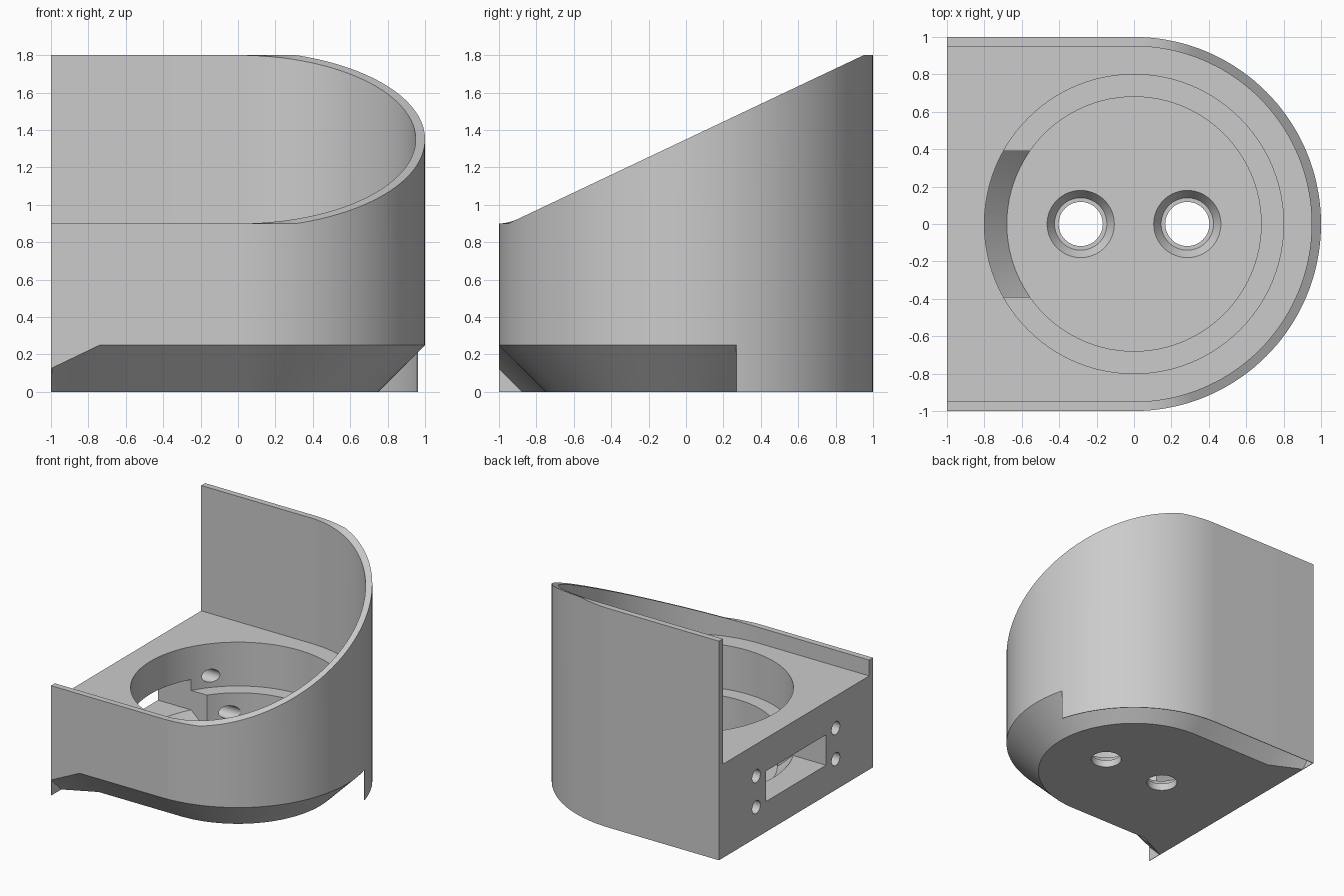
import bpy, bmesh, math
from mathutils import Matrix

if "Cube" in bpy.data.objects:
    bpy.data.objects.remove(bpy.data.objects["Cube"], do_unlink=True)

grey = bpy.data.materials.new("plain grey")
grey.use_nodes = True
colour = (0.6, 0.6, 0.6, 1)
grey.diffuse_color = colour
grey.node_tree.nodes["Principled BSDF"].inputs["Base Color"].default_value = colour

FLOOR, LEDGE, WELL = 0.77, 0.41, 0.12
BEVEL, FACET_X, SKIN_Y = 0.25, -0.74, 0.27
SLOT_Y, SLOT_LOW, SLOT_HIGH = 0.39, 0.25, 0.5


def to_object(name, bm):
    bmesh.ops.recalc_face_normals(bm, faces=bm.faces)
    mesh = bpy.data.meshes.new(name)
    bm.to_mesh(mesh)
    bm.free()
    mesh.materials.append(grey)
    ob = bpy.data.objects.new(name, mesh)
    bpy.context.collection.objects.link(ob)
    return ob


def loft(name, loops):
    """Skin a list of closed loops and cap both ends."""
    bm = bmesh.new()
    rings = [[bm.verts.new(p) for p in loop] for loop in loops]
    for a, b in zip(rings, rings[1:]):
        for i in range(len(a)):
            j = (i + 1) % len(a)
            bm.faces.new((a[i], a[j], b[j], b[i]))
    bm.faces.new(rings[0])
    bm.faces.new(rings[-1])
    return to_object(name, bm)


def cylinder(r_low, r_high, low, high, at=(0, 0), along_x=False):
    """Cone or cylinder between two heights, or between two x positions."""
    bm = bmesh.new()
    bmesh.ops.create_cone(bm, cap_ends=True, segments=96, radius1=r_low,
                          radius2=r_high, depth=high - low)
    mid = (low + high) / 2
    if along_x:
        bm.transform(Matrix.Translation((mid, *at)) @ Matrix.Rotation(math.pi / 2, 4, 'Y'))
    else:
        bm.transform(Matrix.Translation((*at, mid)))
    return to_object("cutter", bm)


def box(x, y, z):
    return loft("cutter", [[(x[0], y[0], h), (x[1], y[0], h), (x[1], y[1], h), (x[0], y[1], h)]
                           for h in z])


def boolean(target, tool, operation='DIFFERENCE'):
    mod = target.modifiers.new("cut", 'BOOLEAN')
    mod.operation, mod.solver, mod.object = operation, 'EXACT', tool
    bpy.context.view_layer.objects.active = target
    bpy.ops.object.modifier_apply(modifier=mod.name)
    bpy.data.objects.remove(tool, do_unlink=True)


# D-shaped outline: straight sides joined by a half circle
angles = sorted([math.pi * (i / 72 - 0.5) for i in range(73)]
                + [math.asin(0.95), -math.asin(0.95), math.asin(SKIN_Y)])


def outline(r, end=None):
    end = end or r
    arc = [(r * math.cos(a), r * math.sin(a)) for a in angles]
    return [(-1, -end), (FACET_X, -r)] + arc + [(FACET_X, r), (-1, end)]


def bevel_top(x):
    return BEVEL if x > -0.99 else BEVEL / 2


# Base block with bevelled underside
base = loft("base", [
    [(x, y, 0) for x, y in outline(1 - BEVEL, 1 - BEVEL / 2)],
    [(x, y, bevel_top(x)) for x, y in outline(1)],
    [(x, y, FLOOR) for x, y in outline(1)]])

# Stepped round recess
boolean(base, cylinder(0.8, 0.8, LEDGE, 1))
boolean(base, cylinder(0.68, 0.68, WELL, LEDGE + 0.1))

# Slot through the flat end, with a conical lead into the well
boolean(base, box((-1.1, -0.5), (-SLOT_Y, SLOT_Y), (SLOT_LOW, SLOT_HIGH)))
lead = cylinder(0.68, 0.81, WELL, SLOT_LOW + 0.01)
boolean(lead, box((-1, -0.3), (-SLOT_Y, SLOT_Y), (0, 1)), 'INTERSECT')
boolean(base, lead)

# Fixing holes on both sides of the slot
for y in (-0.516, 0.516):
    for z in (0.252, 0.507):
        boolean(base, cylinder(0.053, 0.053, -1.1, -0.35, (y, z), True))

# Two countersunk holes in the bottom
for x in (-0.285, 0.285):
    boolean(base, cylinder(0.118, 0.118, -0.1, 0.2, (x, 0)))
    boolean(base, cylinder(0.14, 0.18, 0.06, WELL + 0.0005, (x, 0)))


# Upright wall with a sloping rim
def rim(y):
    return 0.9 + 0.9 * min(max((y + 0.95) / 1.9, 0), 1)


wall = loft("wall", [
    [(*o, FLOOR), (*o, rim(o[1])), (*i, rim(o[1]) if abs(o[1]) > 0.999 else rim(i[1])), (*i, FLOOR)]
    for o, i in zip(outline(1), outline(0.95))])

# Thin skirt hiding the bevel at the back
skirt = loft("skirt", [
    [(*o, 0), (*o, bevel_top(o[0])), (*i, bevel_top(o[0])), (*i, 0)]
    for o, i in zip(outline(1), outline(0.995)) if o[1] > SKIN_Y - 0.001])

# Thin corner tabs on the flat end
tabs = []
for side, label in ((-1, "front"), (1, "back")):
    tabs.append(loft(label + "_tab", [
        [(x, side, BEVEL / 2), (x, side, 0), (x, side * (1 - BEVEL / 2), 0)]
        for x in (-1, -0.995)]))

# Smooth curves, sharp edges
for ob in [base, wall, skirt] + tabs:
    bpy.ops.object.select_all(action='DESELECT')
    ob.select_set(True)
    bpy.context.view_layer.objects.active = ob
    bpy.ops.object.shade_smooth_by_angle(angle=math.radians(25))
